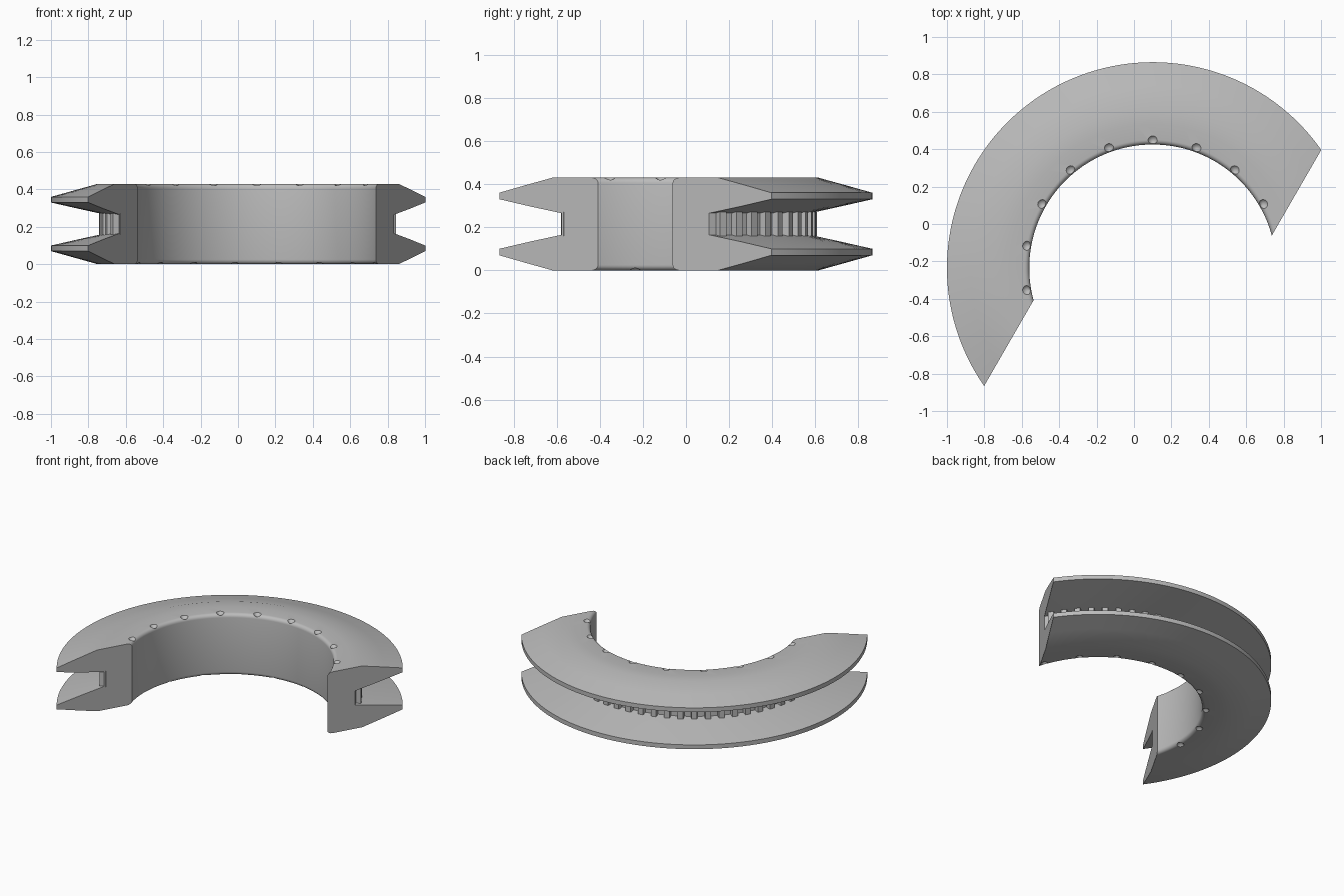
import bpy, bmesh, math
from mathutils import Matrix

if "Cube" in bpy.data.objects:
    bpy.data.objects.remove(bpy.data.objects["Cube"])

CX, CY = 0.10, -0.235      # ring axis
H = 0.43                   # total height
OFFSET = 0.465             # distance of both parallel end cuts from the axis
TILT = math.radians(-30)   # direction square to the end cuts
STEPS = 120

grey = bpy.data.materials.new("plain grey")
grey.diffuse_color = (0.5, 0.5, 0.5, 1)
grey.use_nodes = True
grey.node_tree.nodes["Principled BSDF"].inputs["Base Color"].default_value = grey.diffuse_color


def start_angle(r):
    return TILT + math.acos(OFFSET / r)


def point(r, a, z):
    return (CX + r * math.cos(a), CY + r * math.sin(a), z)


def make(name, bm):
    bmesh.ops.recalc_face_normals(bm, faces=bm.faces)
    me = bpy.data.meshes.new(name)
    bm.to_mesh(me)
    bm.free()
    ob = bpy.data.objects.new(name, me)
    bpy.context.collection.objects.link(ob)
    me.materials.append(grey)
    return ob


def activate(ob):
    bpy.ops.object.select_all(action='DESELECT')
    ob.select_set(True)
    bpy.context.view_layer.objects.active = ob


# Lower half of the section (radius, height): groove, flange, rounded bore edge
F = 0.025
lower = [(0.81, 0.165), (0.955, 0.133), (1.10, 0.10), (1.10, 0.07),
         (0.975, 0.035), (0.85, 0.0), (0.77, 0.0)]
for i in range(6):
    a = math.pi / 2 * i / 5
    lower.append((0.66 + F - F * math.sin(a), F - F * math.cos(a)))
section = lower + [(r, H - z) for r, z in reversed(lower)]

# Half ring: each radius spans half a turn, so the end cuts are flat and parallel
bm = bmesh.new()
rows = [[bm.verts.new(point(r, start_angle(r) + math.pi * i / STEPS, z))
         for r, z in section] for i in range(STEPS + 1)]
n = len(section)
for p, q in zip(rows, rows[1:]):
    for j in range(n):
        k = (j + 1) % n
        bm.faces.new((p[j], p[k], q[k], q[j]))
bm.faces.new(rows[0])
bm.faces.new(rows[-1])
ring = make("half_ring", bm)

# Conical pits along both bore edges, staggered by half a step
bm = bmesh.new()
for first, z, sign in ((30, H, 1), (20, 0, -1)):
    for i in range(9):
        loc = point(0.681, math.radians(first + 20 * i), z)
        m = Matrix.Translation(loc) @ Matrix.Diagonal((1, 1, sign, 1))
        # cone widens past the face so that its rim is 0.025 at the face
        bmesh.ops.create_cone(bm, cap_ends=True, segments=20, radius1=0.0, radius2=0.035,
                              depth=0.042,
                              matrix=m @ Matrix.Translation((0, 0, -0.009)))
cutter = make("pit_cutter", bm)
cutter.hide_render = True
mod = ring.modifiers.new("pits", 'BOOLEAN')
mod.operation = 'DIFFERENCE'
mod.solver = 'EXACT'
mod.object = cutter
activate(ring)
bpy.ops.object.modifier_apply(modifier=mod.name)
bpy.data.objects.remove(cutter)
activate(ring)
bpy.ops.object.shade_smooth_by_angle(angle=math.radians(25))

# Ribs around the floor of the groove
bm = bmesh.new()
for i in range(30):
    c = math.radians(29 + 6 * i)
    outline = [(0.80, -1.6), (0.842, -1.2), (0.842, 1.2), (0.80, 1.6)]
    ends = [[bm.verts.new(point(r, c + math.radians(d), z)) for r, d in outline]
            for z in (0.16, 0.27)]
    bm.faces.new(ends[0])
    bm.faces.new(ends[1])
    for j in range(4):
        k = (j + 1) % 4
        bm.faces.new((ends[0][j], ends[0][k], ends[1][k], ends[1][j]))
make("groove_ribs", bm)
